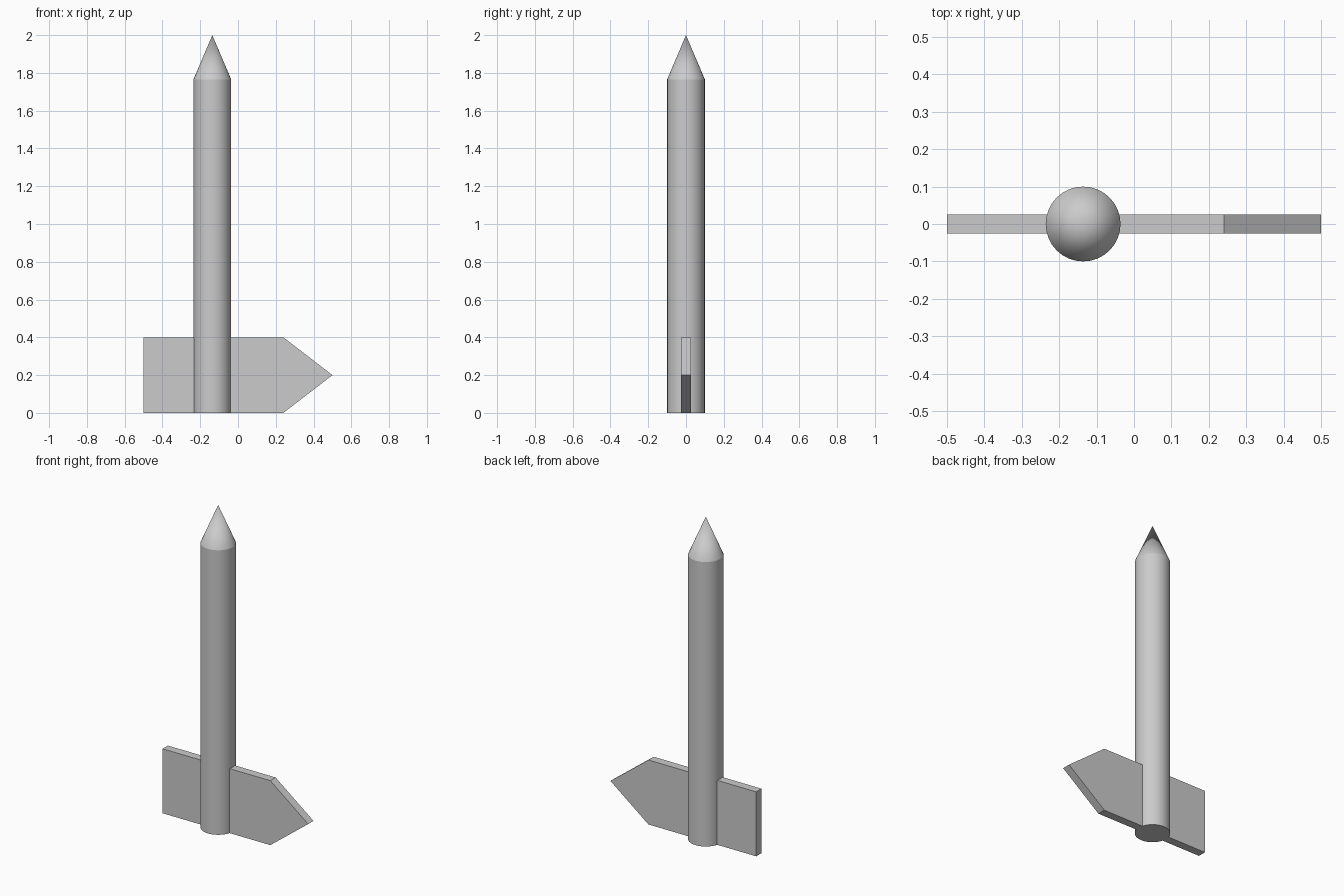
import bpy

if "Cube" in bpy.data.objects:
    bpy.data.objects.remove(bpy.data.objects["Cube"])

POLE_X, POLE_R = -0.136, 0.1
RIM_Z, TIP_Z = 1.765, 2.0


def smooth(obj, name):
    obj.name = name
    bpy.ops.object.shade_smooth_by_angle(angle=0.7)


# Round post
bpy.ops.mesh.primitive_cylinder_add(vertices=32, radius=POLE_R, depth=RIM_Z,
                                    location=(POLE_X, 0, RIM_Z / 2))
smooth(bpy.context.object, "post")

# Pointed tip
bpy.ops.mesh.primitive_cone_add(vertices=32, radius1=POLE_R, radius2=0,
                                depth=TIP_Z - RIM_Z,
                                location=(POLE_X, 0, (RIM_Z + TIP_Z) / 2))
smooth(bpy.context.object, "post_tip")

# Arrow-shaped sign board, profile extruded through its thickness
profile = [(-0.5, 0), (0.24, 0), (0.5, 0.2), (0.24, 0.4), (-0.5, 0.4)]
mesh = bpy.data.meshes.new("arrow_board")
mesh.from_pydata([(x, 0.026, z) for x, z in profile], [], [range(len(profile))])
board = bpy.data.objects.new("arrow_board", mesh)
bpy.context.collection.objects.link(board)
thickness = board.modifiers.new("thickness", 'SOLIDIFY')
thickness.thickness = 0.052
thickness.offset = 1  # face normal points to -y
